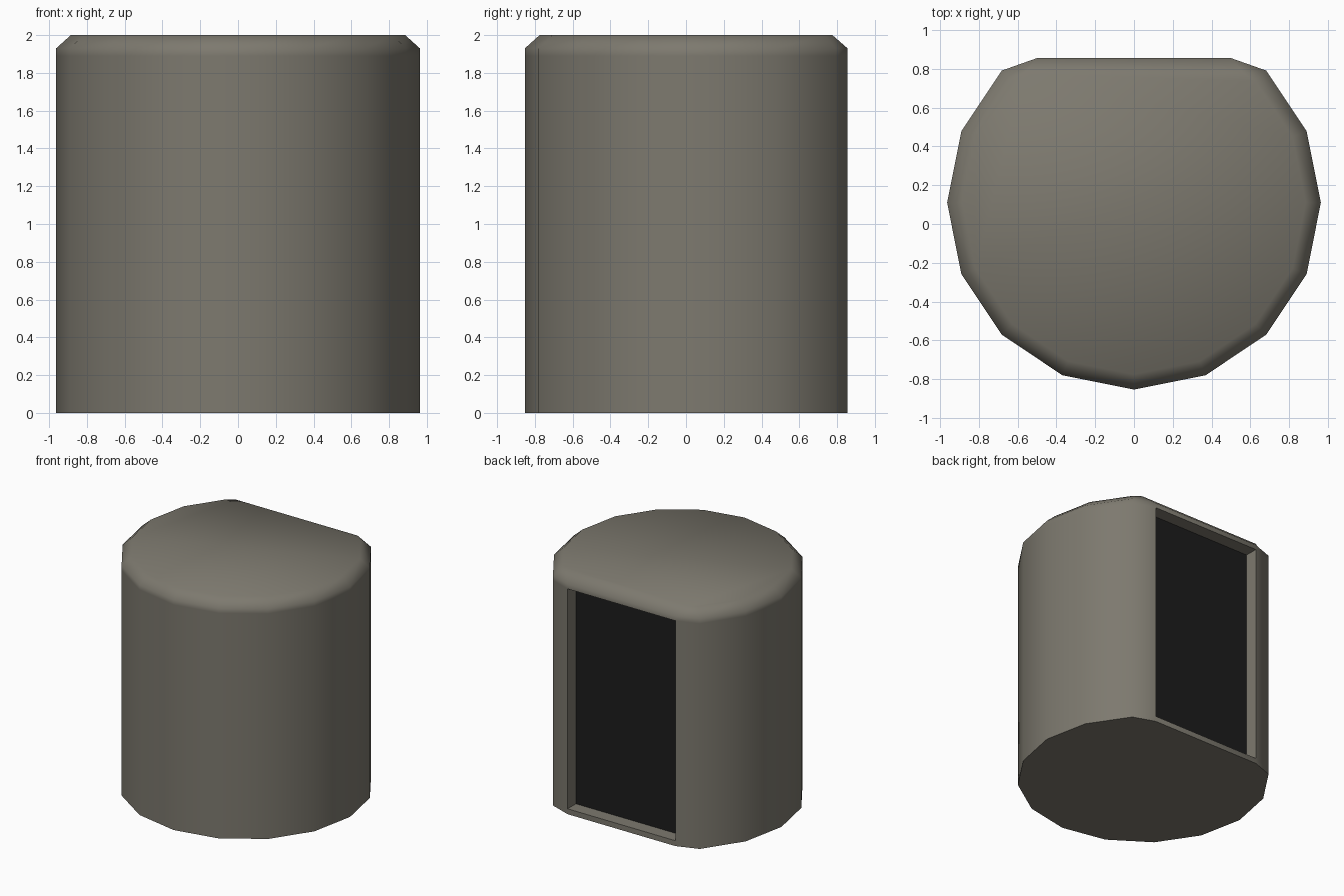
import bpy, bmesh, math

if "Cube" in bpy.data.objects:
    bpy.data.objects.remove(bpy.data.objects["Cube"])


def material(name, rgb):
    m = bpy.data.materials.new(name)
    m.diffuse_color = (*rgb, 1)
    m.use_nodes = True
    m.node_tree.nodes["Principled BSDF"].inputs["Base Color"].default_value = m.diffuse_color
    return m


CENTRE_Y = 0.11      # axis of the sixteen-sided drum
BACK_Y = 0.855       # flat back


def outline(radius, flat_x, flat_y):
    """Sixteen-sided outline whose back three corners are cut off flat."""
    pts = [(flat_x, flat_y), (-flat_x, flat_y)]
    for i in range(6, 19):
        a = i * math.tau / 16
        pts.append((radius * math.cos(a), CENTRE_Y + radius * math.sin(a)))
    return pts


# Drum body: stacked rings, the last one pulled in for the top chamfer
rings = [(0.0, 0.963, 0.5, BACK_Y), (0.045, 0.963, 0.5, BACK_Y),
         (1.89, 0.963, 0.5, BACK_Y), (1.93, 0.963, 0.5, BACK_Y),
         (2.0, 0.885, 0.567, 0.775)]
bm = bmesh.new()
levels = [[bm.verts.new((x, y, z)) for x, y in outline(r, fx, fy)]
          for z, r, fx, fy in rings]
n = len(levels[0])
opening = None
for k in range(len(levels) - 1):
    lo, hi = levels[k], levels[k + 1]
    for i in range(n):
        j = (i + 1) % n
        f = bm.faces.new((lo[i], lo[j], hi[j], hi[i]))
        if k == 1 and i == 0:
            opening = f
bm.faces.new(levels[-1])
bm.faces.new(levels[0][::-1])

# Recessed dark panel in the flat back
new = bmesh.ops.extrude_face_region(bm, geom=[opening])["geom"]
bmesh.ops.translate(bm, verts=[g for g in new if isinstance(g, bmesh.types.BMVert)],
                    vec=(0, -0.11, 0))
if opening.is_valid:
    bmesh.ops.delete(bm, geom=[opening], context="FACES_ONLY")
for g in new:
    if isinstance(g, bmesh.types.BMFace):
        g.material_index = 1
bmesh.ops.recalc_face_normals(bm, faces=bm.faces)

mesh = bpy.data.meshes.new("drum_body")
bm.to_mesh(mesh)
bm.free()
mesh.materials.append(material("warm grey", (0.205, 0.192, 0.158)))
mesh.materials.append(material("near black", (0.012, 0.012, 0.012)))
body = bpy.data.objects.new("drum_body", mesh)
bpy.context.collection.objects.link(body)

# Smooth sides and chamfer, sharp base and recess
bpy.context.view_layer.objects.active = body
body.select_set(True)
bpy.ops.object.shade_smooth_by_angle(angle=math.radians(60))
